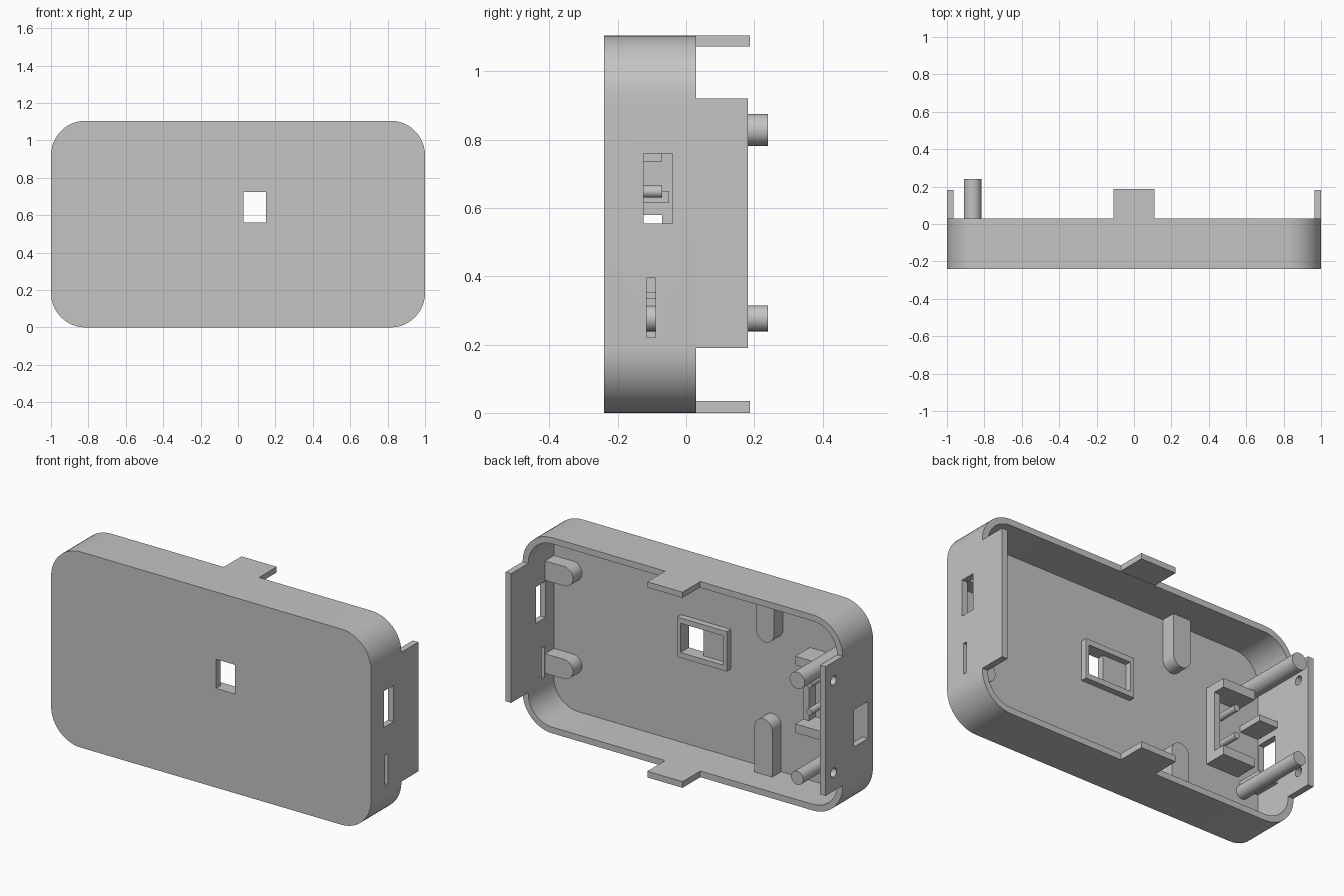
import bpy, bmesh, math
from mathutils import Matrix, Vector

if "Cube" in bpy.data.objects:
    bpy.data.objects.remove(bpy.data.objects["Cube"])

grey = bpy.data.materials.new("plain_grey")
grey.diffuse_color = (0.55, 0.55, 0.55, 1)
grey.use_nodes = True
grey.node_tree.nodes["Principled BSDF"].inputs["Base Color"].default_value = grey.diffuse_color

H = 1.105            # overall height
FRONT, FLOOR, RIM = -0.24, -0.20, 0.03
WALL = 0.035


def finish(name, bm):
    bmesh.ops.recalc_face_normals(bm, faces=bm.faces[:])
    me = bpy.data.meshes.new(name)
    bm.to_mesh(me)
    bm.free()
    ob = bpy.data.objects.new(name, me)
    bpy.context.collection.objects.link(ob)
    me.materials.append(grey)
    return ob


def prism(name, pts, y0, y1):
    """Extrude an (x, z) outline from y0 to y1."""
    bm = bmesh.new()
    face = bm.faces.new([bm.verts.new((x, y0, z)) for x, z in pts])
    out = bmesh.ops.extrude_face_region(bm, geom=[face])
    vs = [g for g in out["geom"] if isinstance(g, bmesh.types.BMVert)]
    bmesh.ops.translate(bm, vec=(0, y1 - y0, 0), verts=vs)
    return finish(name, bm)


def box(name, x0, x1, y0, y1, z0, z1):
    return prism(name, [(x0, z0), (x1, z0), (x1, z1), (x0, z1)], y0, y1)


def rod(name, a, b, r1, r2=None):
    """Cylinder or cone from point a to point b."""
    a, b = Vector(a), Vector(b)
    d = b - a
    bm = bmesh.new()
    bmesh.ops.create_cone(bm, cap_ends=True, segments=32, radius1=r1,
                          radius2=r1 if r2 is None else r2, depth=d.length)
    rot = d.to_track_quat('Z', 'Y').to_matrix().to_4x4()
    bm.transform(Matrix.Translation((a + b) / 2) @ rot)
    return finish(name, bm)


def round_rect(x0, x1, z0, z1, r, n=12):
    pts = []
    corners = [(x1 - r, z1 - r), (x0 + r, z1 - r), (x0 + r, z0 + r), (x1 - r, z0 + r)]
    for i, (cx, cz) in enumerate(corners):
        for k in range(n + 1):
            t = math.pi / 2 * (i + k / n)
            pts.append((cx + r * math.cos(t), cz + r * math.sin(t)))
    return pts


def cut(ob, *cutters):
    for c in cutters:
        c.hide_render = True
        m = ob.modifiers.new("cut", 'BOOLEAN')
        m.operation, m.solver, m.object = 'DIFFERENCE', 'EXACT', c
        bpy.context.view_layer.objects.active = ob
        bpy.ops.object.modifier_apply(modifier=m.name)
        bpy.data.objects.remove(c, do_unlink=True)
    return ob


# Shell: rounded tray open at the back
shell = prism("shell", round_rect(-1, 1, 0, H, 0.185), FRONT, RIM)
cut(shell,
    prism("cavity", round_rect(-1 + WALL, 1 - WALL, WALL, H - WALL, 0.15), FLOOR, 0.2),
    box("front_window", 0.03, 0.15, -0.3, -0.1, 0.56, 0.725),
    box("switch_slot", 0.9, 1.1, -0.125, -0.04, 0.555, 0.76),
    box("card_slot", 0.9, 1.1, -0.115, -0.09, 0.22, 0.395),
    rod("jack_hole", (0.96, -0.093, 0.475), (1.0005, -0.093, 0.475), 0.037, 0.0775),
    rod("jack_bore", (0.9, -0.093, 0.475), (1.1, -0.093, 0.475), 0.042),
    box("port_window", -1.1, -0.9, -0.195, -0.07, 0.37, 0.58))

# Side flanges with two screw holes each
for name, x0, x1 in (("left_flange", -1, -1 + WALL), ("right_flange", 1 - WALL, 1)):
    cut(box(name, x0, x1, RIM, 0.182, 0.19, 0.92),
        *[rod("hole", (x0 - 0.1, 0.11, z), (x1 + 0.1, 0.11, z), 0.025)
          for z in (0.295, 0.815)])

# Top and bottom tabs
box("bottom_tab", -0.11, 0.11, RIM, 0.188, 0, WALL)
box("top_tab", -0.11, 0.11, RIM, 0.188, H - 0.032, H)


def lug(name, cx, cz, direction, length, r=0.055):
    """Round-ended screw lug running from its hole towards a wall."""
    dx, dz = direction
    pts = [(cx + dx * length - dz * r, cz + dz * length + dx * r)]
    base = math.atan2(dx, -dz)
    for k in range(17):
        t = base + math.pi * k / 16
        pts.append((cx + r * math.cos(t), cz + r * math.sin(t)))
    pts.append((cx + dx * length + dz * r, cz + dz * length - dx * r))
    ob = prism(name, pts, FLOOR, -0.12)
    cut(ob, rod("hole", (cx, FLOOR + 0.01, cz), (cx, 0, cz), 0.028))


lug("side_lug_low", 0.845, 0.297, (1, 0), 0.12)
lug("side_lug_high", 0.845, 0.822, (1, 0), 0.12)
lug("bottom_lug", -0.40, 0.295, (0, -1), 0.26)
lug("top_lug", -0.41, 0.84, (0, 1), 0.23)

# Raised frame around the front window
cut(box("window_frame", -0.14, 0.17, FLOOR, -0.165, 0.53, 0.755),
    box("opening", -0.115, 0.15, -0.3, 0, 0.56, 0.725))

# Long posts beside the left wall
rod("high_post", (-0.863, FLOOR, 0.828), (-0.863, 0.24, 0.828), 0.047)
rod("low_post", (-0.863, FLOOR, 0.277), (-0.863, 0.24, 0.277), 0.038)

# Board bracket: two arms joined by a low wall, with two pins
box("bracket_high_arm", -0.835, -0.634, FLOOR, -0.07, 0.735, 0.785)
box("bracket_low_arm", -0.835, -0.634, FLOOR, -0.07, 0.353, 0.403)
box("bracket_wall", -0.67, -0.634, FLOOR, -0.14, 0.403, 0.735)
for name, z in (("high_pin", 0.648), ("low_pin", 0.492)):
    rod(name, (-0.72, FLOOR, z), (-0.72, -0.07, z), 0.018)

# Ledges above and below the port window
box("high_ledge", -1 + WALL, -0.85, FLOOR, -0.05, 0.615, 0.65)
box("low_ledge", -1 + WALL, -0.85, FLOOR, -0.05, 0.30, 0.335)

# Smooth curved sides, keep edges sharp
for ob in list(bpy.context.scene.objects):
    bpy.ops.object.select_all(action='DESELECT')
    ob.select_set(True)
    bpy.context.view_layer.objects.active = ob
    bpy.ops.object.shade_smooth_by_angle(angle=math.radians(30))
